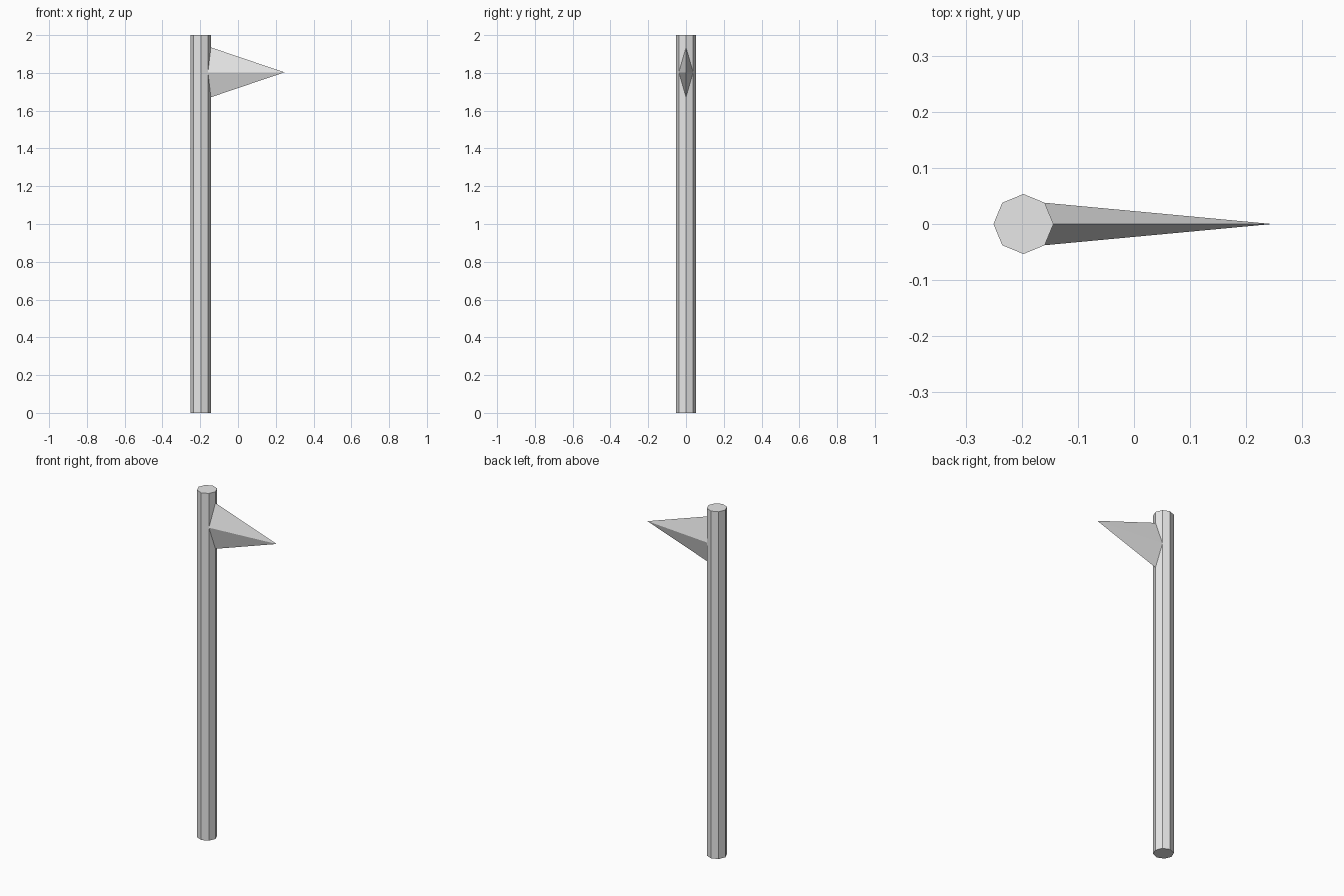
import bpy, bmesh, math

cube = bpy.data.objects.get("Cube")
if cube:
    bpy.data.objects.remove(cube, do_unlink=True)

GREY = (0.8, 0.8, 0.8, 1)
grey = bpy.data.materials.new("light_grey")
grey.use_nodes = True
grey.diffuse_color = GREY
for node in grey.node_tree.nodes:
    if node.type == 'BSDF_PRINCIPLED':
        node.inputs["Base Color"].default_value = GREY

POLE_X, RADIUS, HEIGHT = -0.197, 0.0535, 2.0
TIP_X, SPIKE_Z, SPIKE_HALF = 0.246, 1.803, 0.132

# Octagonal pole with a corner facing the spike
bpy.ops.mesh.primitive_cylinder_add(vertices=8, radius=RADIUS, depth=HEIGHT,
                                    location=(POLE_X, 0, HEIGHT / 2))
pole = bpy.context.object
pole.name = "pole"
pole.data.materials.append(grey)

# Four-sided spike whose base wraps around the pole corner
bm = bmesh.new()
side = RADIUS * math.sqrt(0.5)
front_x = POLE_X + RADIUS
base = [bm.verts.new(p) for p in (
    (front_x, 0, SPIKE_Z + SPIKE_HALF),
    (POLE_X + side, -side, SPIKE_Z),
    (front_x, 0, SPIKE_Z - SPIKE_HALF),
    (POLE_X + side, side, SPIKE_Z))]
tip = bm.verts.new((TIP_X, 0, SPIKE_Z))
for i in range(4):
    bm.faces.new((base[i], base[(i + 1) % 4], tip))
mesh = bpy.data.meshes.new("spike")
bm.to_mesh(mesh)
bm.free()
mesh.materials.append(grey)
spike = bpy.data.objects.new("spike", mesh)
bpy.context.collection.objects.link(spike)
